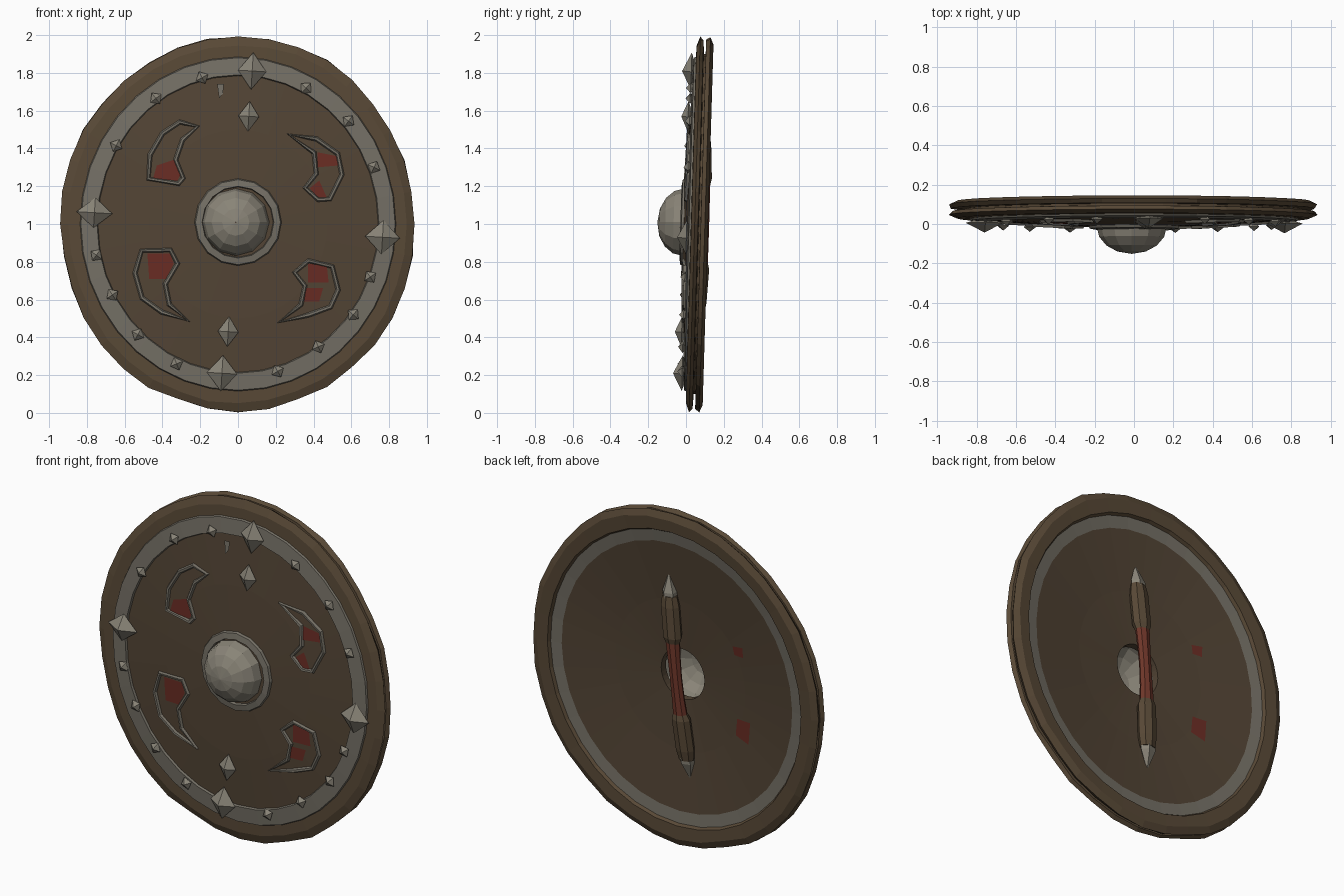
import bpy, math, random
from mathutils import Vector

if "Cube" in bpy.data.objects:
    bpy.data.objects.remove(bpy.data.objects["Cube"])

random.seed(4)
RX, TILT, SEG = 0.945, 0.03, 36


def material(name, rgb):
    m = bpy.data.materials.new(name)
    m.diffuse_color = (*rgb, 1)
    m.use_nodes = True
    m.node_tree.nodes["Principled BSDF"].inputs["Base Color"].default_value = m.diffuse_color
    return m


WOOD = material("dark_wood", (0.085, 0.058, 0.035))
RIM = material("rim_wood", (0.098, 0.066, 0.037))
IRON = material("band_iron", (0.175, 0.16, 0.13))
STEEL = material("stud_steel", (0.25, 0.23, 0.185))
RED = material("red_paint", (0.14, 0.025, 0.017))
GRIP = material("red_leather", (0.16, 0.038, 0.023))


def place(u, v, d):
    """Front-view offsets u, v from the centre plus depth d, on the leaning shield."""
    return (u, d + TILT * v, 1 + v)


def make(name, verts, faces, mats, idx=None):
    me = bpy.data.meshes.new(name)
    me.from_pydata([place(*p) for p in verts], [], faces)
    for m in mats:
        me.materials.append(m)
    if idx:
        for p, i in zip(me.polygons, idx):
            p.material_index = i
    ob = bpy.data.objects.new(name, me)
    bpy.context.collection.objects.link(ob)
    return ob


def lathe(name, prof, mats, bands, seg=SEG, c=(0, 0), sx=1, jit=0, closed=True):
    """Spin (radius, depth) points around the shield axis; bands = material per profile step."""
    verts, faces, idx, n = [], [], [], len(prof)
    wob = [random.uniform(-jit, 0) for _ in range(seg)]
    for i in range(seg):
        a = math.tau * i / seg
        for r, d in prof:
            k = r + (wob[i] + random.uniform(-jit, jit) * 0.3) * (r > 0.92)
            verts.append((c[0] + k * math.cos(a) * sx, c[1] + k * math.sin(a), d))
    for i in range(seg):
        j = (i + 1) % seg
        for p in range(n if closed else n - 1):
            q = (p + 1) % n
            faces.append((i * n + p, j * n + p, j * n + q, i * n + q))
            idx.append(bands[p])
    return make(name, verts, faces, mats, idx)


# Shield body: domed front, double rim with a groove, hollow back
FRONT = [(0.15, -0.014), (0.5, 0.0), (0.785, 0.02)]
BACK = [(0.8, 0.085), (0.45, 0.05), (0.15, 0.03)]
prof = FRONT + [(0.79, 0.008), (0.88, 0.016), (0.885, 0.026), (0.955, 0.028), (1.0, 0.046),
                (0.985, 0.064), (0.9, 0.068), (0.9, 0.077), (0.985, 0.078), (1.0, 0.1),
                (0.96, 0.117), (0.88, 0.112), (0.87, 0.094)] + BACK
bands = [0, 0, 2, 2, 2, 1, 1, 1, 1, 1, 1, 1, 1, 1, 1, 2, 0, 0, 0]
lathe("shield_body", prof, [WOOD, RIM, IRON], bands, sx=RX, jit=0.014)


def surf(u, v, table):
    r = math.hypot(u / RX, v)
    t = sorted(table)
    for (r0, d0), (r1, d1) in zip(t, t[1:]):
        if r <= r1:
            return d0 + (d1 - d0) * (r - r0) / (r1 - r0)
    return t[-1][1]


# Central boss: open dome, wooden gap and iron collar
dome = [(0.178 * math.cos(t), -0.014 - 0.138 * math.sin(t))
        for t in [math.radians(x) for x in (0, 22, 44, 66, 89.5)]]
lathe("boss_dome", dome, [STEEL], [0] * 5, seg=12, c=(-0.012, 0.01), closed=False)
lathe("boss_collar", [(0.185, -0.008), (0.19, -0.03), (0.225, -0.024), (0.235, 0.0)],
      [IRON], [0] * 4, seg=16, c=(0, 0.01))


# Pyramid spikes and studs
def spike(name, x, z, w, h, base, apex, rot=0.0):
    ring = [(w, 0), (0, h), (-w, 0), (0, -h)]
    co, si = math.cos(rot), math.sin(rot)
    v = [(x + a * co - b * si, z - 1 + a * si + b * co, base) for a, b in ring]
    v += [(x, z - 1, apex), (x, z - 1, base + 0.03)]
    f = [(i, (i + 1) % 4, 4) for i in range(4)] + [((i + 1) % 4, i, 5) for i in range(4)]
    make(name, v, f, [STEEL])


for x, z, w, h in [(0.075, 1.81, 0.075, 0.098), (0.765, 0.93, 0.092, 0.09),
                   (-0.76, 1.06, 0.095, 0.08), (-0.085, 0.21, 0.08, 0.095)]:
    spike("band_spike", x, z, w, h, 0.004, -0.045, -0.06)
for x, z in [(0.057, 1.57), (-0.052, 0.43)]:
    spike("handle_rivet", x, z, 0.055, 0.08, -0.006, -0.042, -0.06)
studs = [(.36, 1.72), (.585, 1.545), (.72, 1.3), (.70, .72), (.61, .52), (.425, .35), (.21, .22),
         (-.325, .26), (-.53, .415), (-.665, .625), (-.75, .835), (-.645, 1.415),
         (-.435, 1.665), (-.19, 1.775)]
for x, z in studs:
    spike("band_stud", x, z, 0.036, 0.036, 0.002, -0.022, random.uniform(0.3, 1.2))


# Crescent ornaments: raised iron outline around red painted plates
def plate(name, pts, table, off):
    v = [(x, z - 1, surf(x, z - 1, table) + off) for x, z in pts]
    make(name, v, [tuple(range(len(v)))], [RED])


def outline(name, pts, width=0.03):
    n, verts, faces = len(pts), [], []
    P = [Vector(p) for p in pts]
    area = sum(P[i].x * P[(i + 1) % n].y - P[(i + 1) % n].x * P[i].y for i in range(n))
    s = 1 if area > 0 else -1
    for i in range(n):
        e1, e2 = (P[i] - P[i - 1]).normalized(), (P[(i + 1) % n] - P[i]).normalized()
        t = e1 + e2
        t = t.normalized() if t.length > 0.2 else e1
        nrm = Vector((-t.y, t.x)) * s
        for k, h in ((0, 0.004), (0.3, -0.014), (0.7, -0.012), (1, 0.004)):
            q = P[i] + nrm * width * k
            verts.append((q.x, q.y - 1, surf(q.x, q.y - 1, FRONT) + h))
    for i in range(n):
        j = (i + 1) % n
        faces += [(i * 4 + k, j * 4 + k, j * 4 + k + 1, i * 4 + k + 1) for k in range(3)]
    make(name, verts, faces, [IRON])


crescents = [
    [(-.2, 1.52), (-.31, 1.555), (-.41, 1.49), (-.48, 1.37), (-.485, 1.23), (-.31, 1.2),
     (-.275, 1.24), (-.315, 1.34), (-.28, 1.44)],
    [(.255, 1.48), (.42, 1.465), (.54, 1.38), (.565, 1.26), (.495, 1.12), (.42, 1.115),
     (.34, 1.19), (.40, 1.27), (.39, 1.37)],
    [(-.52, .87), (-.35, .875), (-.305, .79), (-.37, .68), (-.35, .58), (-.25, .48),
     (-.41, .52), (-.52, .6), (-.56, .74)],
    [(.37, .82), (.51, .785), (.545, .65), (.5, .55), (.38, .505), (.205, .475),
     (.32, .58), (.34, .67), (.285, .745)]]
for c in crescents:
    outline("crescent_frame", c)
for c in [[(-.45, 1.24), (-.32, 1.23), (-.3, 1.27), (-.34, 1.34), (-.43, 1.31)],
          [(.42, 1.38), (.52, 1.36), (.53, 1.31), (.42, 1.3)],
          [(.38, 1.19), (.43, 1.13), (.47, 1.14), (.43, 1.23)],
          [(-.48, .845), (-.36, .845), (-.34, .79), (-.38, .71), (-.47, .71)],
          [(.37, .79), (.47, .78), (.48, .69), (.37, .69)],
          [(.36, .66), (.45, .66), (.43, .59), (.35, .59)]]:
    plate("crescent_paint", c, FRONT, -0.004)
# Paint showing through on the back
for c in [[(-.42, 1.28), (-.35, 1.27), (-.36, 1.22), (-.42, 1.22)],
          [(-.46, .84), (-.37, .84), (-.36, .74), (-.45, .71)]]:
    plate("back_paint", c, BACK, 0.005)


# Handle on the back: pointed steel ends, wooden sleeves, leather grip
def tube(name, rings, mat, seg=8):
    """rings = (height z, radius, depth) along the slightly turned handle axis."""
    verts = []
    for z, r, d in rings:
        for i in range(seg):
            a = math.tau * i / seg
            verts.append(((z - 1) * 0.095 + r * math.cos(a), z - 1, d + r * 0.8 * math.sin(a)))
    n = len(rings)
    faces = [(k * seg + i, k * seg + (i + 1) % seg, (k + 1) * seg + (i + 1) % seg, (k + 1) * seg + i)
             for k in range(n - 1) for i in range(seg)]
    faces += [tuple(range(seg)), tuple(range((n - 1) * seg, n * seg))]
    make(name, verts, faces, [mat])


for s, n in ((1, "upper"), (-1, "lower")):
    tube(n + "_handle_tip", [(1 + s * .45, .045, .075), (1 + s * .5, .045, .072),
                             (1 + s * .6, .003, .06)], STEEL, 5)
    tube(n + "_handle_sleeve", [(1 + s * .2, .04, .088), (1 + s * .24, .056, .085),
                                (1 + s * .42, .056, .076), (1 + s * .48, .046, .073)], RIM)
tube("handle_grip", [(1.24, .044, .087), (1.1, .038, .092), (1.0, .036, .094),
                     (.88, .038, .092), (.76, .044, .087)], GRIP)

# Small iron chip near the top of the front face
make("iron_chip", [(-.11, .74, .008), (-.075, .74, .008), (-.08, .69, .006), (-.1, .665, .004)],
     [(0, 1, 2, 3)], [IRON])

# Consistent outward normals
import bmesh
for ob in bpy.data.objects:
    bm = bmesh.new()
    bm.from_mesh(ob.data)
    bmesh.ops.recalc_face_normals(bm, faces=bm.faces)
    bm.to_mesh(ob.data)
    bm.free()
